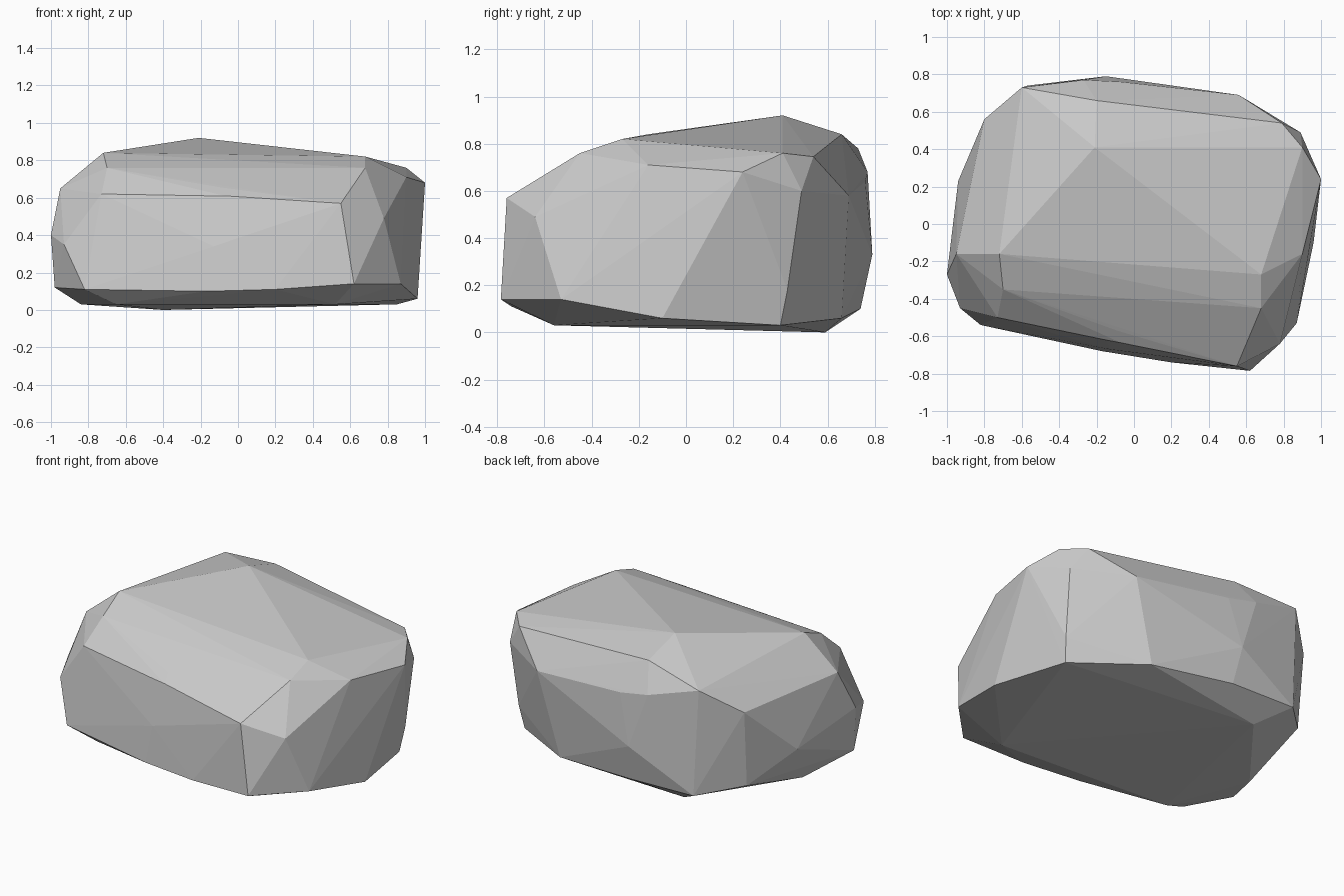
import bpy
import bmesh
from mathutils import Vector

# Remove the default cube only
default_cube = bpy.data.objects.get("Cube")
if default_cube:
    bpy.data.objects.remove(default_cube, do_unlink=True)

# Corners of the boulder, grouped by height
crown = [
    (-.21, .41, .92), (.68, -.27, .82), (-.72, -.16, .84),
    (-.7, -.35, .76), (0, -.45, .73), (.68, -.45, .76),
    (.9, -.16, .71), (.9, .41, .76), (.79, .54, .745), (-.6, .73, .78),
]
shoulder = [
    (1, .24, .68), (.89, .49, .6), (.56, .69, .58), (-.8, .56, .63),
    (-.95, -.16, .65), (-.73, -.5, .62), (.55, -.76, .57),
    (.78, -.64, .49), (-1, -.27, .4), (-.93, -.45, .35), (-.94, .23, .31),
]
rim = [
    (.62, -.785, .14), (.87, -.53, .14), (.96, -.1, .06), (.87, .43, .18),
    (.42, .66, .06), (-.12, .74, .1), (-.57, .74, .11), (-.79, .52, .15),
    (-.98, -.28, .12), (-.82, -.54, .11), (-.17, -.68, .1), (.2, -.74, .11),
]
base = [
    (.85, .4, .03), (.52, -.56, .03), (-.65, -.48, .03),
    (-.84, .03, .03), (-.4, .59, 0),
]

# Chips: top, left lip, right lip, bottom
front_chip = [(-.09, -.57, .655), (-.15, -.62, .61), (-.07, -.635, .61), (-.13, -.67, .34)]
back_chip = [(-.2, .66, .84), (-.27, .77, .68), (-.07, .76, .64), (-.15, .79, .33)]


def find_vert(bm, point):
    """Return the corner nearest to a point."""
    return min(bm.verts, key=lambda v: (v.co - Vector(point)).length)


def sink_chip(bm, chip):
    """Turn the ridge between the two lips into a sunken crease."""
    top, lip_a, lip_b, bottom = (find_vert(bm, p) for p in chip)
    ridge = bm.edges.get((lip_a, lip_b))
    if ridge is None:
        return
    opposite = {v for f in ridge.link_faces for v in f.verts} - {lip_a, lip_b}
    if opposite == {top, bottom}:
        bmesh.utils.edge_rotate(ridge, True)


def make_material(name, colour):
    mat = bpy.data.materials.new(name)
    mat.use_nodes = True
    mat.diffuse_color = colour
    for node in mat.node_tree.nodes:
        if node.type == 'BSDF_PRINCIPLED':
            node.inputs["Base Color"].default_value = colour
            node.inputs["Roughness"].default_value = .9
    return mat


# Faceted shell wrapped around the corners
bm = bmesh.new()
for point in crown + shoulder + rim + base + front_chip + back_chip:
    bm.verts.new(point)
hull = bmesh.ops.convex_hull(bm, input=bm.verts[:], use_existing_faces=False)
loose = [v for v in bm.verts if not v.link_faces]
bmesh.ops.delete(bm, geom=loose, context='VERTS')

# Chips broken out of the front and back
for chip in (front_chip, back_chip):
    sink_chip(bm, chip)
bmesh.ops.recalc_face_normals(bm, faces=bm.faces[:])
for face in bm.faces:
    face.smooth = False

# Boulder object
mesh = bpy.data.meshes.new("boulder")
bm.to_mesh(mesh)
bm.free()
mesh.materials.append(make_material("stone grey", (.6, .6, .6, 1)))
boulder = bpy.data.objects.new("boulder", mesh)
bpy.context.scene.collection.objects.link(boulder)
